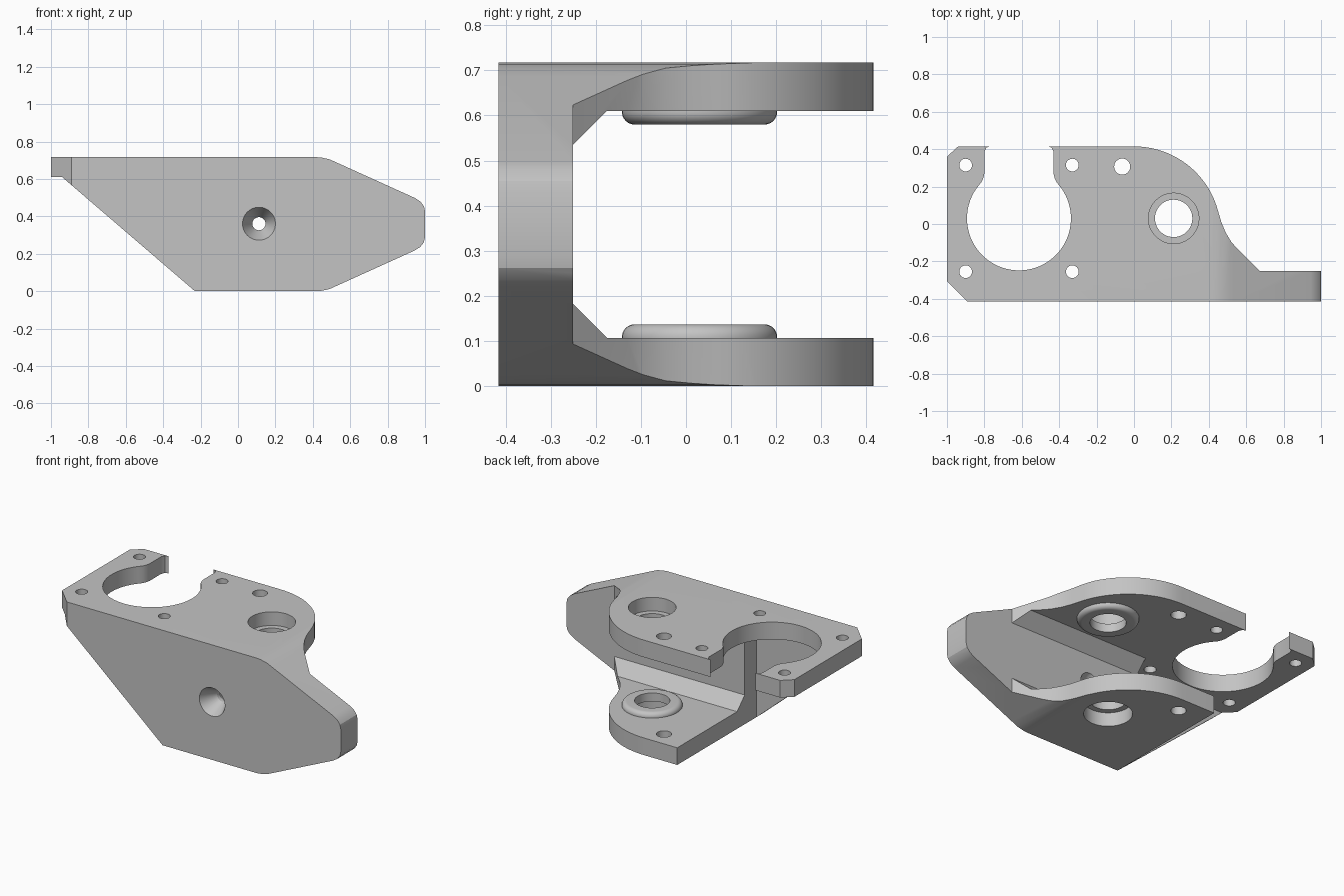
import bpy, bmesh, math
from mathutils import Matrix, Vector

old = bpy.data.objects.get("Cube")
if old:
    bpy.data.objects.remove(old, do_unlink=True)

H, T, D = 0.717, 0.107, 0.415      # overall height, plate thickness, half depth
WALL, SKIN, STEP = -0.25, -0.365, -0.23   # inner wall face, thin wall face, end of thick part

grey = bpy.data.materials.new("plain grey")
grey.use_nodes = True
grey.diffuse_color = (0.55, 0.55, 0.55, 1)
grey.node_tree.nodes["Principled BSDF"].inputs["Base Color"].default_value = (0.55, 0.55, 0.55, 1)


def finish(name, bm):
    bmesh.ops.recalc_face_normals(bm, faces=bm.faces)
    mesh = bpy.data.meshes.new(name)
    bm.to_mesh(mesh)
    bm.free()
    mesh.materials.append(grey)
    ob = bpy.data.objects.new(name, mesh)
    bpy.context.collection.objects.link(ob)
    return ob


def prism(name, points, axis, lo, hi):
    """Extrude a 2D profile along one axis."""
    place = {"x": lambda a, b: (lo, a, b), "y": lambda a, b: (a, lo, b), "z": lambda a, b: (a, b, lo)}[axis]
    bm = bmesh.new()
    face = bm.faces.new([bm.verts.new(place(*p)) for p in points])
    out = bmesh.ops.extrude_face_region(bm, geom=[face])
    move = Vector([(hi - lo) * (axis == a) for a in "xyz"])
    bmesh.ops.translate(bm, vec=move, verts=[v for v in out["geom"] if isinstance(v, bmesh.types.BMVert)])
    return finish(name, bm)


def turned(name, profile, loc, direction, n=48):
    """Closed lathe of (radius, height) points about a direction."""
    turn = Vector((0, 0, 1)).rotation_difference(Vector(direction)).to_matrix().to_4x4()
    m = Matrix.Translation(loc) @ turn
    bm = bmesh.new()
    rings = [[bm.verts.new(m @ Vector((r * math.cos(math.tau * i / n), r * math.sin(math.tau * i / n), h)))
              for i in range(n)] for r, h in profile]
    for a, b in zip(rings, rings[1:]):
        for i in range(n):
            j = (i + 1) % n
            bm.faces.new((a[i], a[j], b[j], b[i]))
    bm.faces.new(rings[0])
    bm.faces.new(rings[-1])
    return finish(name, bm)


def combine(body, other, operation):
    mod = body.modifiers.new(operation.lower(), "BOOLEAN")
    mod.operation, mod.solver, mod.object = operation, "EXACT", other
    other.hide_render = True
    bpy.context.view_layer.objects.active = body
    bpy.ops.object.modifier_apply(modifier=mod.name)
    bpy.data.objects.remove(other, do_unlink=True)


def arc(cx, cy, r, start, end, n):
    return [(cx + r * math.cos(math.radians(start + (end - start) * i / n)),
             cy + r * math.sin(math.radians(start + (end - start) * i / n))) for i in range(n + 1)]


# Plan outline: wall foot, swept right edge, open round slot, left arm
MID = -0.615
neck = [(0.155, 0.415), (0.175, 0.408), (0.185, 0.385), (0.185, 0.27), (0.190, 0.247), (0.200, 0.225)]
plan = [(-0.89, -D), (1.2, -D), (1.2, WALL), (0.67, WALL), (0.55, -0.13), (0.52, -0.095),
        (0.49, -0.045), (0.467, 0.01)]
plan += arc(0, -0.05, 0.465, 15, 90, 20)
plan += [(MID + x, y) for x, y in neck]
plan += arc(MID, 0.03, 0.278, 39, -219, 56)
plan += [(MID - x, y) for x, y in reversed(neck)]
plan += [(-0.94, D), (-1, 0.36), (-1, -0.305)]
body = prism("bracket", plan, "z", -0.1, 0.9)

# Side silhouette: sloped left edge, tapered and rounded right end
nose = [(0.42, 0), (0.45, 0.003), (0.49, 0.012), (0.53, 0.03), (0.945, 0.218), (0.975, 0.237), (0.994, 0.262), (1, 0.29)]
side = [(-1.1, H), (-1.1, H - T), (-0.94, H - T), (STEP, 0)] + nose
side += [(x, H - z) for x, z in reversed(nose)]
combine(body, prism("silhouette", side, "y", -1, 1), "INTERSECT")

# Space between the plates, leaving chamfered inner corners
G = 0.075
gap = [(WALL, T + G), (WALL + G, T), (1, T), (1, H - T), (WALL + G, H - T), (WALL, H - T - G)]
combine(body, prism("gap_cutter", gap, "x", -0.3, 1.3), "DIFFERENCE")
rear = [(SKIN, -0.2), (1, -0.2), (1, H - T), (SKIN, H - T)]
combine(body, prism("rear_cutter", rear, "x", -1.3, STEP), "DIFFERENCE")

# Rounded bosses and stepped bores, matching on both plates
R = 0.028
for z, way in ((0, 1), (H, -1)):
    spot, up = (0.212, 0.03, z), (0, 0, way)
    boss = [(0.172, 0.06)] + [(0.172 - R + x, T + 0.002 + y) for x, y in arc(0, 0, R, 0, 90, 8)]
    combine(body, turned("boss", boss, spot, up), "UNION")
    bore = [(0.135, -0.05), (0.135, 0.085), (0.1, 0.085), (0.1, 0.2)]
    combine(body, turned("bore_cutter", bore, spot, up), "DIFFERENCE")

# Small bolt holes through the plates
for x, y, r in ((-0.9, 0.315, 0.034), (-0.33, 0.315, 0.034), (-0.9, -0.255, 0.034),
                (-0.33, -0.255, 0.034), (-0.063, 0.307, 0.043)):
    combine(body, turned("hole_cutter", [(r, -0.1), (r, 1)], (x, y, 0), (0, 0, 1), 32), "DIFFERENCE")

# Countersunk hole through the front wall
sink = [(0.088, -0.05), (0.088, 0), (0.035, 0.1), (0.035, 0.12), (0.06, 0.165), (0.06, 0.22)]
combine(body, turned("countersink_cutter", sink, (0.112, -D, 0.361), (0, 1, 0)), "DIFFERENCE")

# Smooth the round surfaces and keep the edges crisp
bpy.ops.object.select_all(action="DESELECT")
body.select_set(True)
bpy.context.view_layer.objects.active = body
bpy.ops.object.shade_smooth_by_angle(angle=math.radians(25))
